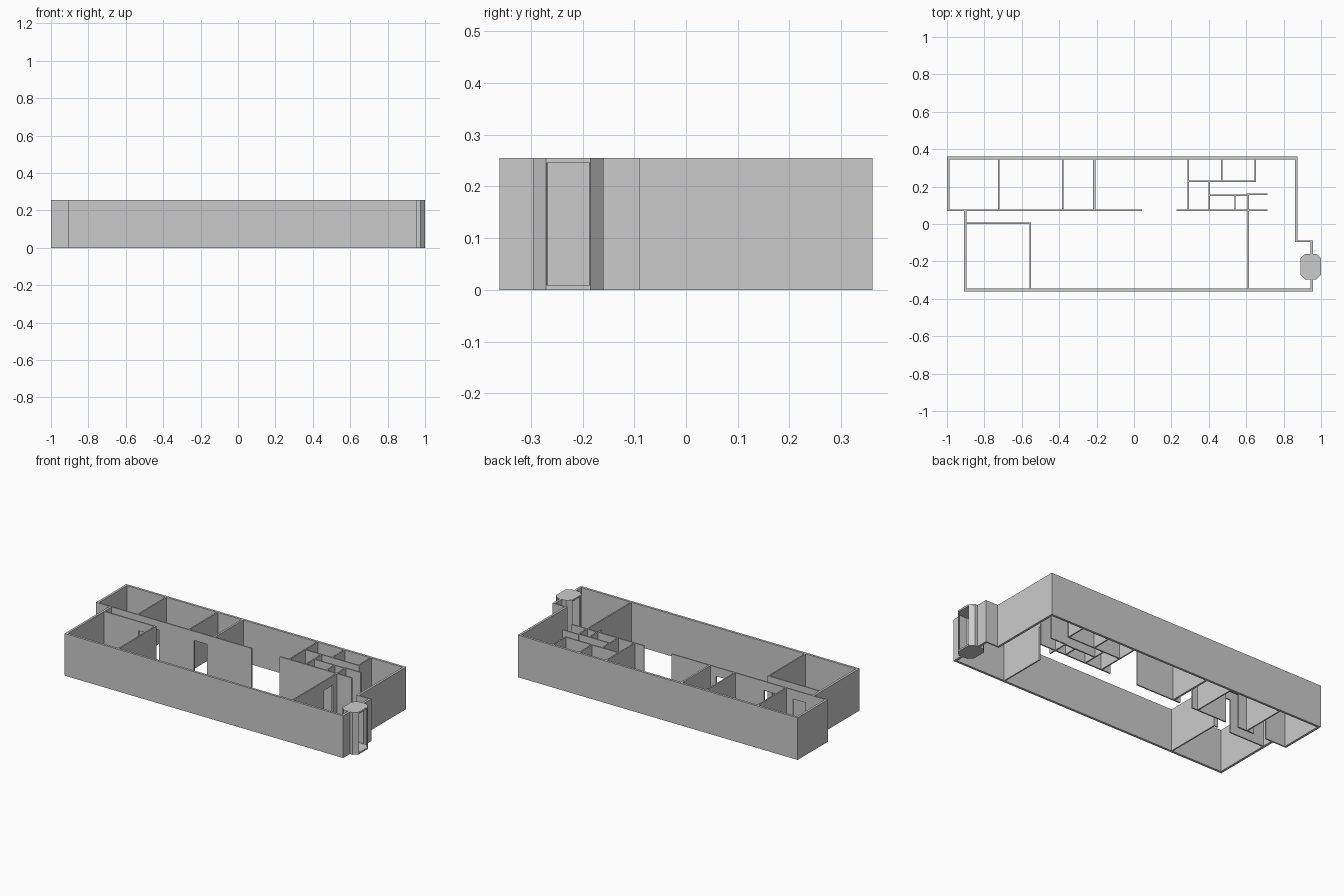
import bpy, bmesh
from mathutils import Matrix, Vector

if "Cube" in bpy.data.objects:
    bpy.data.objects.remove(bpy.data.objects["Cube"])

H = 0.255        # wall height
DOOR_H = 0.2     # door opening height
EXT, INT = 0.014, 0.008


def finish(name, bm):
    bmesh.ops.recalc_face_normals(bm, faces=bm.faces)
    me = bpy.data.meshes.new(name)
    bm.to_mesh(me)
    bm.free()
    ob = bpy.data.objects.new(name, me)
    bpy.context.collection.objects.link(ob)


def prism(bm, pts, z0, z1):
    face = bm.faces.new([bm.verts.new((x, y, z0)) for x, y in pts])
    new = bmesh.ops.extrude_face_region(bm, geom=[face], use_keep_orig=True)
    verts = [v for v in new["geom"] if isinstance(v, bmesh.types.BMVert)]
    bmesh.ops.translate(bm, verts=verts, vec=(0, 0, z1 - z0))


def wall(name, axis, at, a, b, t=INT, door=None):
    """Straight wall along an axis, centred on 'at', with an optional door gap."""
    bm = bmesh.new()
    spans = [(a, b, 0)]
    if door:
        spans = [(a, door[0], 0), (door[0], door[1], DOOR_H), (door[1], b, 0)]
    for s, e, z in spans:
        lo, hi = at - t / 2, at + t / 2
        if axis == 'x':
            pts = [(s, lo), (e, lo), (e, hi), (s, hi)]
        else:
            pts = [(lo, s), (hi, s), (hi, e), (lo, e)]
        prism(bm, pts, z, H)
    finish(name, bm)


# Exterior walls
wall("north_wall", 'x', 0.353, -1.0, 0.875, EXT)
wall("south_wall", 'x', -0.353, -0.91, 0.957, EXT)
wall("west_wall_upper", 'y', -0.993, 0.07, 0.36, EXT)
wall("west_wall_lower", 'y', -0.903, -0.36, 0.075, EXT)
wall("east_wall_upper", 'y', 0.868, -0.097, 0.36, EXT)
wall("east_jog_wall", 'x', -0.093, 0.861, 0.957, INT)
wall("east_wall_south", 'y', 0.95, -0.36, -0.29, EXT)
wall("east_wall_north", 'y', 0.95, -0.165, -0.089, EXT)

# Corridor walls, split where the rooms have doors
wall("corridor_wall_west", 'x', 0.074, -1.0, -0.72, door=(-0.855, -0.77))
wall("corridor_wall_middle", 'x', 0.074, -0.72, -0.38, door=(-0.662, -0.577))
wall("corridor_wall_entry", 'x', 0.074, -0.38, 0.043, door=(-0.343, -0.257))
wall("corridor_wall_east", 'x', 0.074, 0.228, 0.713)

# Room dividers on the north side
for i, (x, t) in enumerate([(-0.724, INT), (-0.381, INT), (-0.213, 0.012), (0.29, INT)]):
    wall(f"north_divider_{i + 1}", 'y', x, 0.074, 0.36, t)

# Small service rooms
wall("service_long_wall", 'x', 0.228, 0.29, 0.653)
wall("service_divider_1", 'y', 0.47, 0.228, 0.35)
wall("service_divider_2", 'y', 0.647, 0.228, 0.35)
wall("service_divider_3", 'y', 0.402, 0.074, 0.228)
wall("closet_back_wall", 'x', 0.155, 0.402, 0.61)
wall("closet_divider", 'y', 0.54, 0.074, 0.155)
wall("lobby_stub_wall", 'x', 0.16, 0.605, 0.713)
wall("lobby_wall", 'y', 0.61, -0.35, 0.164, door=(-0.056, 0.03))

# Corner office
wall("office_north_wall", 'x', 0.003, -0.9, -0.552, door=(-0.665, -0.58))
wall("office_east_wall", 'y', -0.556, -0.35, 0.003)

# Octagonal entrance booth: caps plus panels, open to the east and west
C = Vector((0.945, -0.2275))


def octagon(rx, ry, cut):
    return [C + Vector(p) for p in (
        (rx, -ry + cut), (rx, ry - cut), (rx - cut, ry), (-rx + cut, ry),
        (-rx, ry - cut), (-rx, -ry + cut), (-rx + cut, -ry), (rx - cut, -ry))]


outer = octagon(0.055, 0.068, 0.025)
inner = octagon(0.051, 0.064, 0.0235)
for name, z in (("booth_roof", H - 0.01), ("booth_base", 0)):
    bm = bmesh.new()
    prism(bm, outer, z, z + 0.01)
    finish(name, bm)
for name, idx in (("booth_north_panels", (1, 2, 3)), ("booth_south_panels", (5, 6, 7))):
    bm = bmesh.new()
    for i in idx:
        j = (i + 1) % 8
        prism(bm, [outer[i], outer[j], inner[j], inner[i]], 0.01, H - 0.01)
    finish(name, bm)
